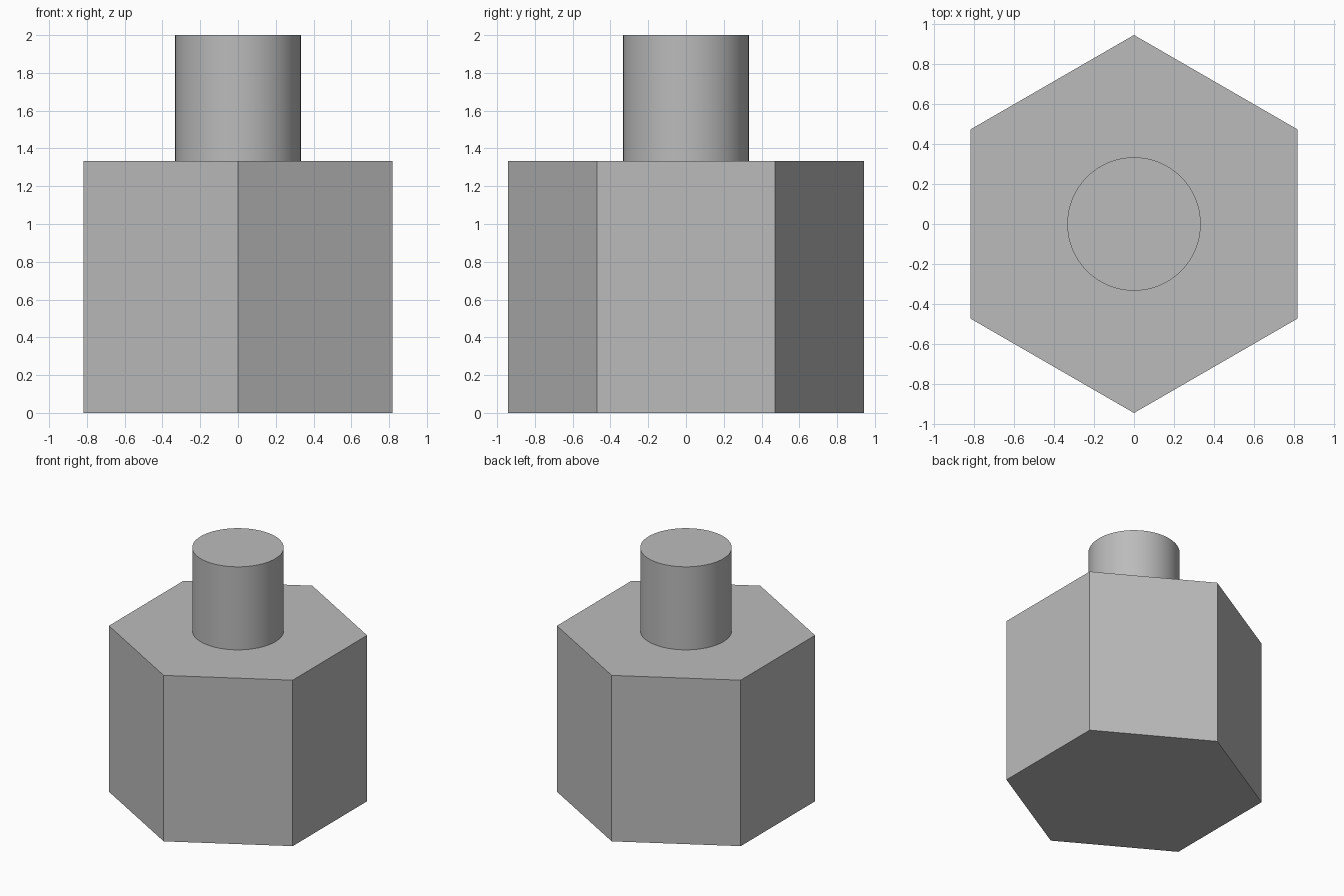
import bpy
import bmesh
from math import cos, sin, tau

cube = bpy.data.objects.get("Cube")
if cube:
    bpy.data.objects.remove(cube, do_unlink=True)

grey = bpy.data.materials.new("plain grey")
grey.use_nodes = True
colour = (0.5, 0.5, 0.5, 1)
grey.diffuse_color = colour
grey.node_tree.nodes["Principled BSDF"].inputs["Base Color"].default_value = colour


def prism(name, sides, radius, bottom, top, smooth=False):
    """Upright prism with one corner pointing to the back."""
    bm = bmesh.new()
    ring = [bm.verts.new((-radius * sin(tau * i / sides),
                          radius * cos(tau * i / sides), bottom))
            for i in range(sides)]
    base = bm.faces.new(ring)
    lid = bmesh.ops.extrude_face_region(bm, geom=[base], use_keep_orig=True)
    raised = [v for v in lid["geom"] if isinstance(v, bmesh.types.BMVert)]
    bmesh.ops.translate(bm, verts=raised, vec=(0, 0, top - bottom))
    bmesh.ops.recalc_face_normals(bm, faces=bm.faces)
    mesh = bpy.data.meshes.new(name)
    bm.to_mesh(mesh)
    bm.free()
    mesh.materials.append(grey)
    obj = bpy.data.objects.new(name, mesh)
    bpy.context.collection.objects.link(obj)
    if smooth:
        bpy.ops.object.select_all(action="DESELECT")
        obj.select_set(True)
        bpy.context.view_layer.objects.active = obj
        bpy.ops.object.shade_smooth_by_angle()
    return obj


# Six-sided head and round shank
prism("hexagonal_head", 6, 0.943, 0, 1.333)
prism("round_shank", 64, 0.333, 1.333, 2, smooth=True)
